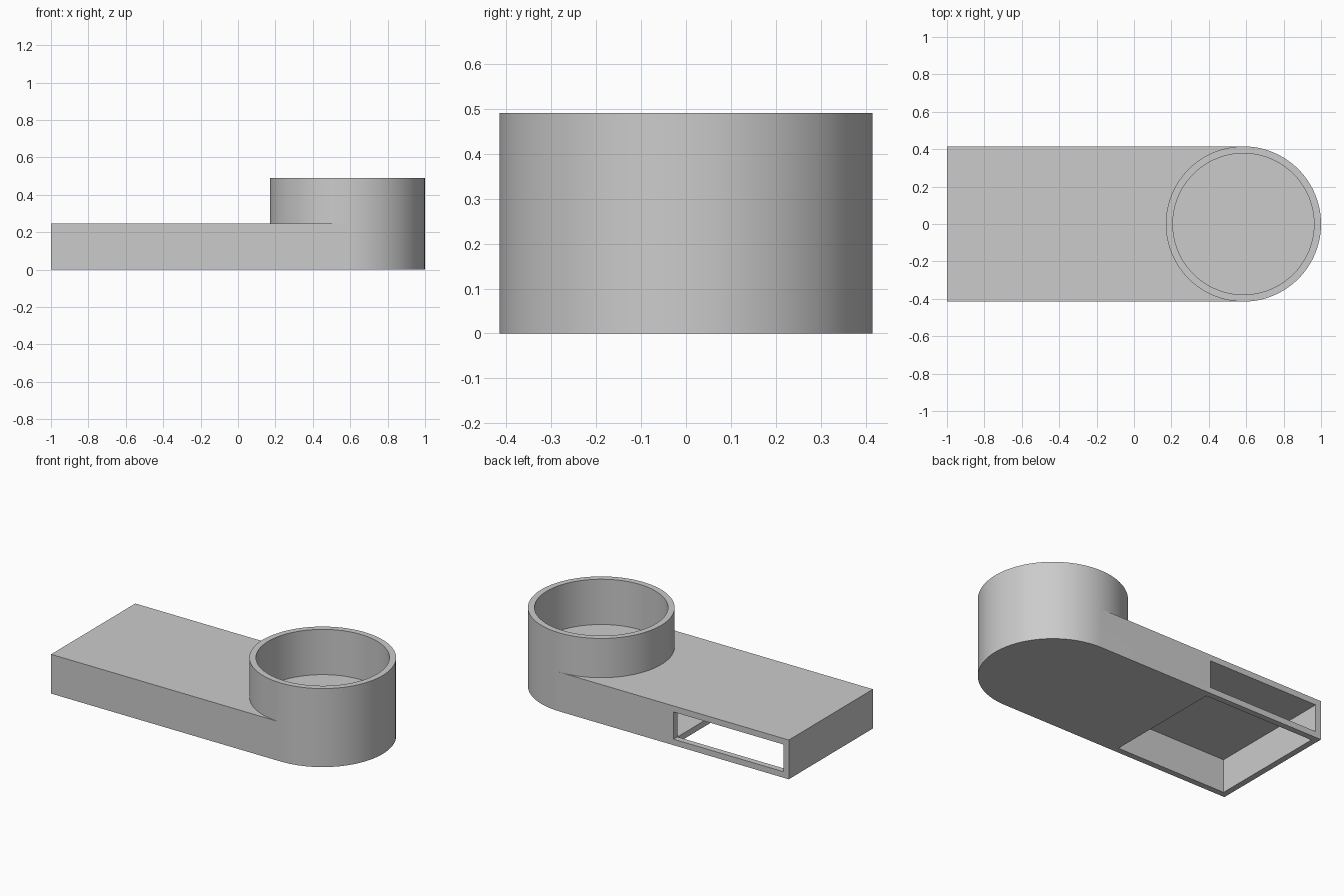
import bpy, bmesh, math
from mathutils import Vector

if "Cube" in bpy.data.objects:
    bpy.data.objects.remove(bpy.data.objects["Cube"], do_unlink=True)

R, WALL = 0.415, 0.0375          # outer radius, wall thickness
CX = 1 - R                       # cup centre
DECK, TOP = 0.245, 0.49          # deck height, cup rim height
FLOOR = DECK - WALL              # cup floor and compartment ceiling
HALF = 48                        # segments per half circle

grey = bpy.data.materials.new("plain grey")
grey.use_nodes = True
colour = (0.6, 0.6, 0.6, 1)
grey.diffuse_color = colour
grey.node_tree.nodes["Principled BSDF"].inputs["Base Color"].default_value = colour


def ring(bm, radius, z, start, count):
    """Row of vertices around the cup centre."""
    return [bm.verts.new((CX + radius * math.cos(start + math.pi * i / HALF),
                          radius * math.sin(start + math.pi * i / HALF), z))
            for i in range(count)]


def bridge(bm, low, high):
    """Closed band of quads between two rings."""
    n = len(low)
    for i in range(n):
        j = (i + 1) % n
        bm.faces.new((low[i], low[j], high[j], high[i]))


# Housing: low box with a rounded end, rising into an open round cup
bm = bmesh.new()
start = -math.pi / 2
base = ring(bm, R, 0, start, HALF + 1)
deck = ring(bm, R, DECK, start, 2 * HALF)
rim_out = ring(bm, R, TOP, start, 2 * HALF)
rim_in = ring(bm, R - WALL, TOP, start, 2 * HALF)
floor = ring(bm, R - WALL, FLOOR, start, 2 * HALF)
b_front, b_back = [bm.verts.new((-1, y, 0)) for y in (-R, R)]
d_front, d_back = [bm.verts.new((-1, y, DECK)) for y in (-R, R)]

for i in range(HALF):
    bm.faces.new((base[i], base[i + 1], deck[i + 1], deck[i]))
for low, high in ((deck, rim_out), (rim_out, rim_in), (rim_in, floor)):
    bridge(bm, low, high)
bm.faces.new(floor)
bm.faces.new(base + [b_back, b_front])
bm.faces.new(deck[HALF:] + [deck[0], d_front, d_back])
bm.faces.new((b_front, base[0], deck[0], d_front))
bm.faces.new((base[-1], b_back, d_back, deck[HALF]))
bm.faces.new((b_back, b_front, d_front, d_back))
bmesh.ops.recalc_face_normals(bm, faces=bm.faces)
mesh = bpy.data.meshes.new("housing")
bm.to_mesh(mesh)
bm.free()
mesh.materials.append(grey)
housing = bpy.data.objects.new("housing", mesh)
bpy.context.collection.objects.link(housing)
bpy.context.view_layer.objects.active = housing
housing.select_set(True)


def cut_box(name, low, high):
    """Cut a box between two corners out of the housing."""
    low, high = Vector(low), Vector(high)
    bm = bmesh.new()
    bmesh.ops.create_cube(bm, size=1)
    for v in bm.verts:
        v.co = (low + high) / 2 + v.co * (high - low)
    data = bpy.data.meshes.new(name)
    bm.to_mesh(data)
    bm.free()
    data.materials.append(grey)
    cutter = bpy.data.objects.new(name, data)
    cutter.hide_render = True
    bpy.context.collection.objects.link(cutter)
    mod = housing.modifiers.new(name, 'BOOLEAN')
    mod.operation, mod.solver, mod.object = 'DIFFERENCE', 'EXACT', cutter
    bpy.ops.object.modifier_apply(modifier=name)
    bpy.data.objects.remove(cutter, do_unlink=True)


# Hollow compartment, its bottom hatch and its back window
X0, X1, Y = WALL - 1, -0.205, R - WALL
cut_box("compartment", (X0, -Y, WALL), (CX - R, Y, FLOOR))
cut_box("bottom_hatch", (X0, -Y, -0.1), (X1, Y, 0.1))
cut_box("back_window", (X0, 0.2, WALL), (X1, 0.6, FLOOR))

bpy.ops.object.shade_smooth_by_angle(angle=math.radians(30))
